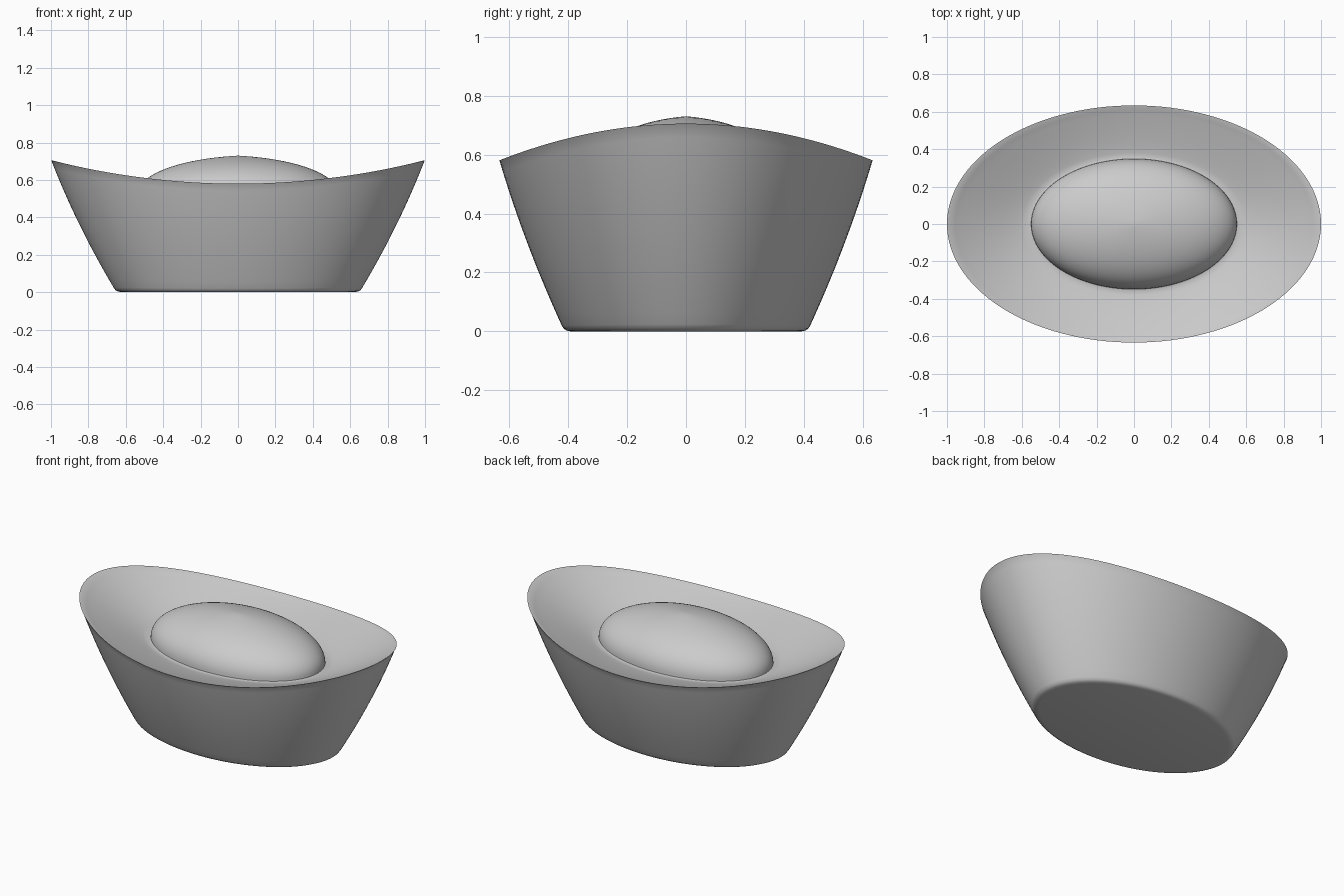
import bpy, bmesh, math

if "Cube" in bpy.data.objects:
    bpy.data.objects.remove(bpy.data.objects["Cube"])

SEG = 128
ASPECT = 0.634
FLOOR = 0.505      # height of the basin floor around the dome
DOME = 0.225       # dome height above the floor
DOME_R = 0.55


def rim_height(a):
    return 0.58 + 0.125 * math.cos(a) ** 2


# Each ring is (radius, height as a function of angle)
rings = []

# rounded foot and slightly bulging outer wall, up to the saddle-shaped rim
for r, z in ((0.615, 0.0), (0.64, 0.003), (0.655, 0.010)):
    rings.append((r, lambda a, z=z: z))
for i in range(17):
    t = i / 16
    r = 0.665 + 0.332 * t + 0.07 * t * (1 - t)
    h = 0.035 + 0.96 * t
    rings.append((r, lambda a, h=h: h * rim_height(a)))
rings.append((1.0, rim_height))
rings.append((0.993, lambda a: rim_height(a) - 0.001))

# basin sloping from the rim down to the level floor
for i in range(1, 13):
    t = i / 12
    r = 0.993 + (DOME_R + 0.015 - 0.993) * t
    k = (1 - t) ** 1.25
    rings.append((r, lambda a, k=k: FLOOR - 0.003 + k * (rim_height(a) - FLOOR)))

# dome, a little more pointed than an ellipsoid
for i in range(20):
    t = math.cos(math.pi / 2 * i / 20)
    f = math.sqrt(1 - t * t) - 0.13 * t * (1 - t) ** 1.2
    rings.append((DOME_R * t, lambda a, f=f: FLOOR + DOME * f))

bm = bmesh.new()
loops = []
for r, height in rings:
    loop = []
    for k in range(SEG):
        a = 2 * math.pi * k / SEG
        loop.append(bm.verts.new((r * math.cos(a), ASPECT * r * math.sin(a), height(a))))
    loops.append(loop)
for low, high in zip(loops, loops[1:]):
    for k in range(SEG):
        n = (k + 1) % SEG
        bm.faces.new((low[k], low[n], high[n], high[k]))

# flat underside and dome tip
bm.faces.new(loops[0][::-1])
tip = bm.verts.new((0, 0, FLOOR + DOME))
for k in range(SEG):
    bm.faces.new((loops[-1][k], loops[-1][(k + 1) % SEG], tip))
bmesh.ops.recalc_face_normals(bm, faces=bm.faces)

mesh = bpy.data.meshes.new("ingot")
bm.to_mesh(mesh)
bm.free()
ingot = bpy.data.objects.new("ingot", mesh)
bpy.context.collection.objects.link(ingot)
bpy.context.view_layer.objects.active = ingot
ingot.select_set(True)
bpy.ops.object.shade_smooth_by_angle(angle=math.radians(55))
